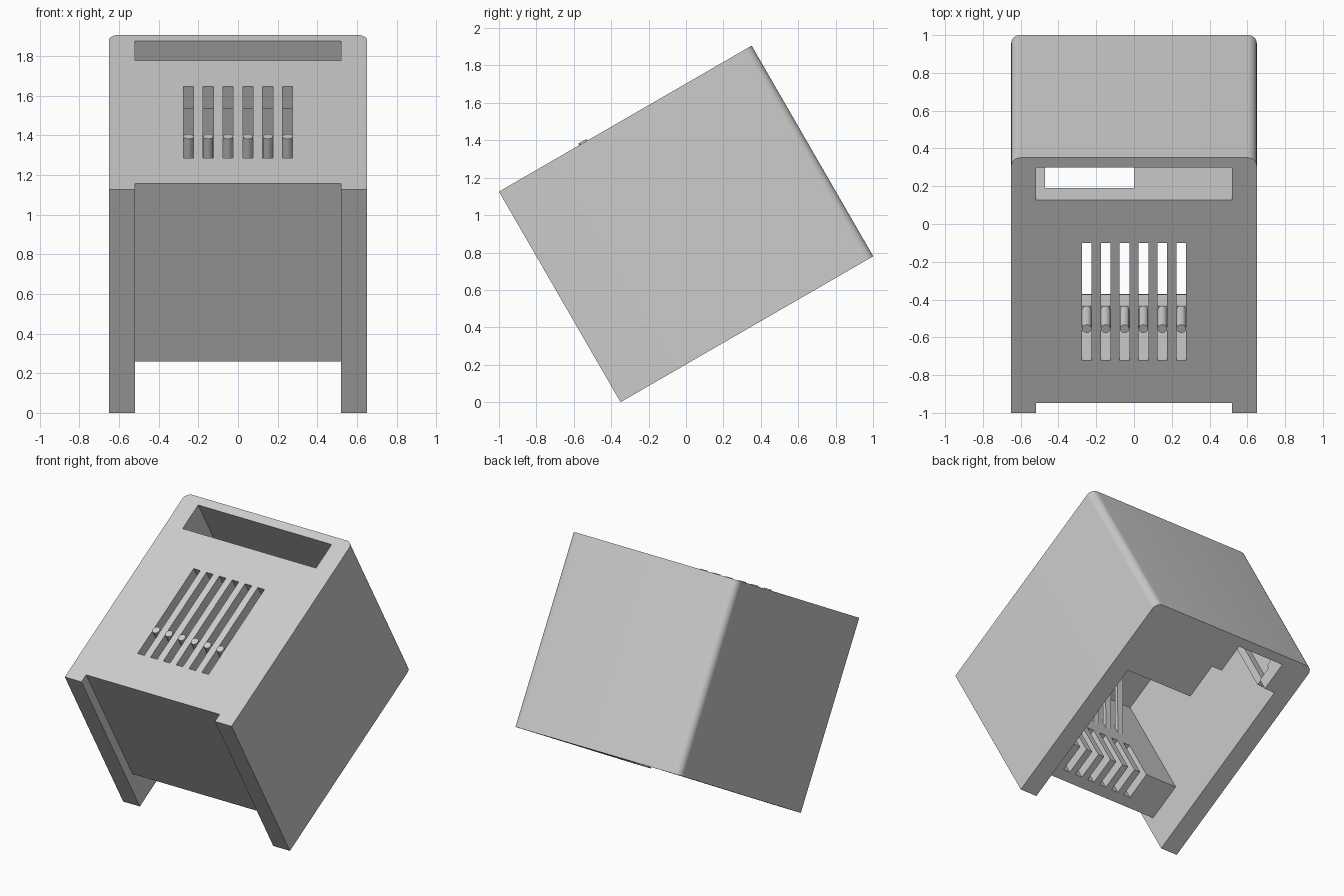
import bpy
import bmesh
import math
from mathutils import Matrix, Vector

cube = bpy.data.objects.get("Cube")
if cube:
    bpy.data.objects.remove(cube, do_unlink=True)

grey = bpy.data.materials.new("light_grey")
grey.use_nodes = True
grey.diffuse_color = (0.6, 0.6, 0.6, 1)
grey.node_tree.nodes["Principled BSDF"].inputs["Base Color"].default_value = (0.6, 0.6, 0.6, 1)

# Housing axes: x across, y front to back, z height, then tipped back
TILT = Matrix.Translation((0, -0.35, 0)) @ Matrix.Rotation(math.radians(30), 4, 'X')
HALF, LENGTH, HEIGHT = 0.65, 1.56, 1.30
INNER, ROUND = 0.52, 0.05
SLOTS = [-0.25 + 0.1 * i for i in range(6)]
SLOT = 0.026


def add_object(name, bm):
    bmesh.ops.recalc_face_normals(bm, faces=bm.faces)
    bm.transform(TILT)
    mesh = bpy.data.meshes.new(name)
    bm.to_mesh(mesh)
    bm.free()
    mesh.materials.append(grey)
    obj = bpy.data.objects.new(name, mesh)
    bpy.context.collection.objects.link(obj)
    return obj


def activate(obj):
    bpy.ops.object.select_all(action='DESELECT')
    obj.select_set(True)
    bpy.context.view_layer.objects.active = obj


def smooth(obj):
    activate(obj)
    bpy.ops.object.shade_smooth_by_angle(angle=math.radians(30))


def prism(points, direction):
    bm = bmesh.new()
    face = bm.faces.new([bm.verts.new(p) for p in points])
    out = bmesh.ops.extrude_face_region(bm, geom=[face])
    moved = [v for v in out["geom"] if isinstance(v, bmesh.types.BMVert)]
    bmesh.ops.translate(bm, verts=moved, vec=direction)
    return bm


def cut(obj, x0, x1, y0, y1, z0, z1):
    base = [(x0, y0, z0), (x1, y0, z0), (x1, y1, z0), (x0, y1, z0)]
    cutter = add_object("cutter", prism(base, Vector((0, 0, z1 - z0))))
    cutter.hide_render = True
    mod = obj.modifiers.new("cut", 'BOOLEAN')
    mod.operation = 'DIFFERENCE'
    mod.solver = 'EXACT'
    mod.object = cutter
    activate(obj)
    bpy.ops.object.modifier_apply(modifier=mod.name)
    bpy.data.objects.remove(cutter, do_unlink=True)


# Housing outline with two rounded rear corners
outline = [(-HALF, 0, 0), (HALF, 0, 0)]
for side, start in ((1, 0), (-1, 90)):
    for i in range(9):
        a = math.radians(start + i * 90 / 8)
        outline.append((side * (HALF - ROUND) + ROUND * math.cos(a),
                        LENGTH - ROUND + ROUND * math.sin(a), 0))
housing = add_object("housing", prism(outline, Vector((0, 0, HEIGHT))))

# Recessed front panel and the gap between the legs
cut(housing, -INNER, INNER, -0.1, 0.06, -0.1, 1.4)
cut(housing, -INNER, INNER, -0.1, 0.4, -0.1, 0.265)
# Main cavity, open below, and the rear chamber on one side
cut(housing, -INNER, INNER, 0.32, 1.05, -0.1, 1.17)
cut(housing, -INNER, 0, 1.0, 1.25, -0.1, 1.17)
cut(housing, -INNER, 0, 1.2, 1.30, -0.1, 0.13)
# Wide top slot, its window to the chamber, and its floor opening
cut(housing, -INNER, INNER, 1.30, 1.50, 0.13, 1.4)
cut(housing, -0.47, 0, 1.2, 1.4, 0.1, 1.17)
cut(housing, -0.44, -0.08, 1.25, 1.50, -0.1, 0.2)
# Narrow slots in the top with matching channels behind the front panel
for x in SLOTS:
    cut(housing, x - SLOT, x + SLOT, 0.32, 1.04, 1.1, 1.4)
    cut(housing, x - SLOT, x + SLOT, 0.13, 0.4, 0.2, 0.6)
smooth(housing)

# Finger levers: a round peg on a thin blade
for i, x in enumerate(SLOTS, 1):
    bm = bmesh.new()
    bmesh.ops.create_cone(bm, cap_ends=True, segments=20, radius1=0.025, radius2=0.025,
                          depth=0.2, matrix=Matrix.Translation((x, 0.52, 1.21)))
    smooth(add_object(f"lever_peg_{i}", bm))
    left = x - 0.022
    blade = [(left, 0.31, 0.70), (left, 0.53, 1.09), (left, 0.53, 1.14), (left, 0.31, 0.76)]
    add_object(f"lever_blade_{i}", prism(blade, Vector((0.044, 0, 0))))
